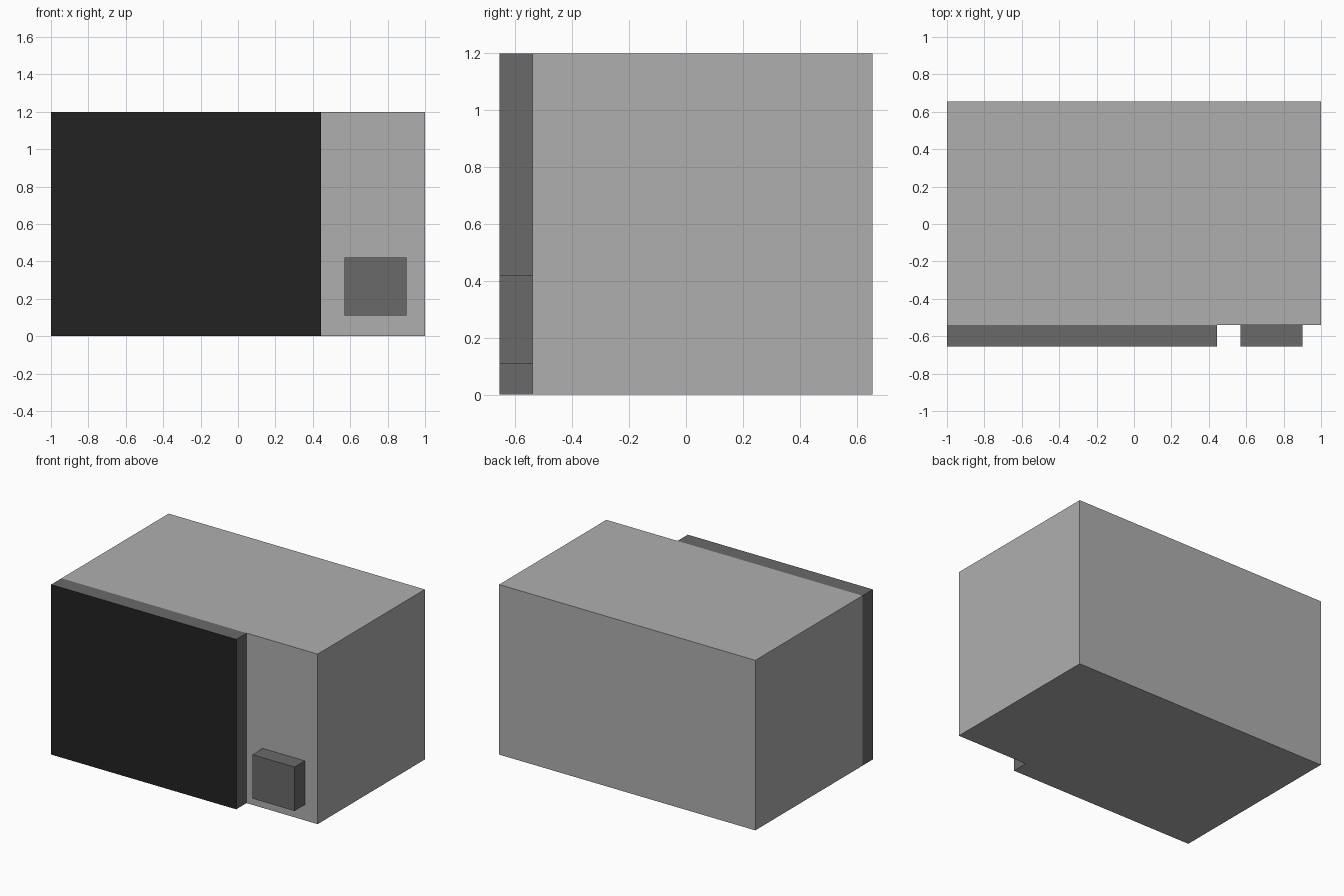
import bpy, bmesh

if "Cube" in bpy.data.objects:
    bpy.data.objects.remove(bpy.data.objects["Cube"])


def material(name, v):
    m = bpy.data.materials.new(name)
    m.diffuse_color = (v, v, v, 1)
    m.use_nodes = True
    m.node_tree.nodes["Principled BSDF"].inputs["Base Color"].default_value = m.diffuse_color
    return m


LIGHT = material("light grey", 0.428)
DARK = material("dark grey", 0.144)
BLACK = material("black", 0.016)


def box(name, lo, hi, mats, rule=lambda n: 0):
    """Box between two corners; rule picks a material slot from the face normal."""
    bm = bmesh.new()
    bmesh.ops.create_cube(bm, size=1)
    for v in bm.verts:
        v.co = [(a + b) / 2 + c * (b - a) for a, b, c in zip(lo, hi, v.co)]
    bm.normal_update()
    for f in bm.faces:
        f.material_index = rule(f.normal)
    me = bpy.data.meshes.new(name)
    bm.to_mesh(me)
    bm.free()
    for m in mats:
        me.materials.append(m)
    ob = bpy.data.objects.new(name, me)
    bpy.context.collection.objects.link(ob)
    return ob


FRONT, JOIN, BACK = -0.655, -0.54, 0.655

# Main casing
box("casing", (-1, JOIN, 0), (1, BACK, 1.2), [LIGHT])

# Door: black front, dark rim, underside matching the casing
box("door", (-1, FRONT, 0), (0.445, JOIN, 1.2), [DARK, BLACK, LIGHT],
    lambda n: 1 if n.y < -0.5 else 2 if n.z < -0.5 else 0)

# Push button on the control panel
box("button", (0.57, FRONT, 0.11), (0.90, JOIN, 0.42), [DARK])
